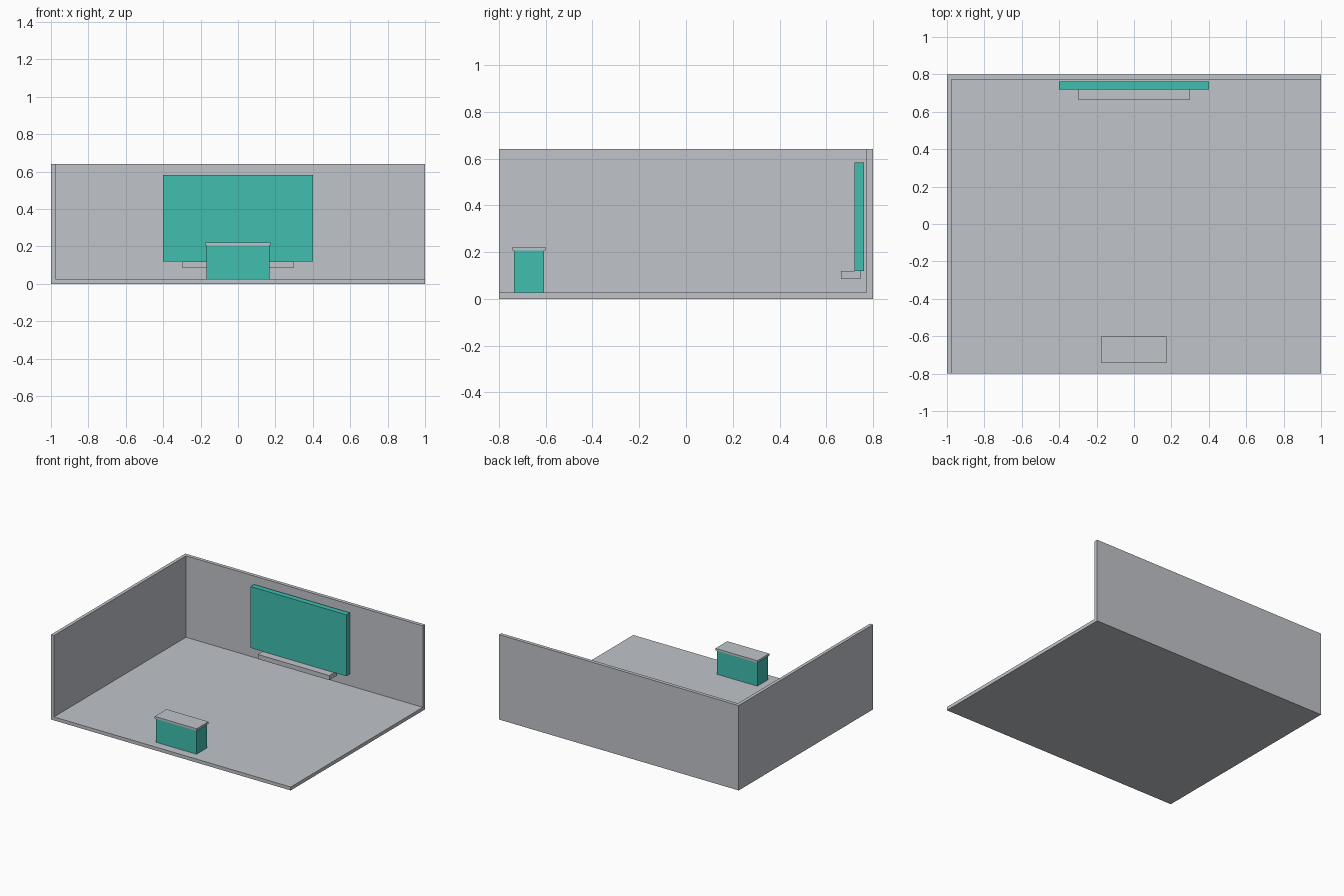
import bpy

if "Cube" in bpy.data.objects:
    bpy.data.objects.remove(bpy.data.objects["Cube"])


def material(name, color):
    mat = bpy.data.materials.new(name)
    mat.diffuse_color = (*color, 1.0)
    mat.use_nodes = True
    mat.node_tree.nodes["Principled BSDF"].inputs["Base Color"].default_value = mat.diffuse_color
    return mat


grey = material("light_grey", (0.53, 0.55, 0.585))
teal = material("teal", (0.05, 0.52, 0.43))


def box(name, x, y, z, mat):
    """Axis-aligned box from (min, max) pairs."""
    spans = (x, y, z)
    bpy.ops.mesh.primitive_cube_add(size=1, location=[(a + b) / 2 for a, b in spans])
    obj = bpy.context.object
    obj.name = name
    obj.scale = [b - a for a, b in spans]
    bpy.ops.object.transform_apply(location=False, rotation=False, scale=True)
    obj.data.materials.append(mat)
    return obj


# Room shell: floor, left wall and back wall in one solid, front and right open
room = box("room_shell", (-1, 1), (-0.8, 0.8), (0, 0.64), grey)
cutter = box("room_cutter", (-0.975, 1.2), (-1.0, 0.773), (0.026, 0.9), grey)
cutter.hide_render = True
cutter.hide_viewport = True
cut = room.modifiers.new("hollow", "BOOLEAN")
cut.operation = "DIFFERENCE"
cut.solver = "EXACT"
cut.object = cutter

# Wall screen with a shelf under it
box("wall_screen", (-0.4, 0.4), (0.72, 0.761), (0.12, 0.583), teal)
box("screen_shelf", (-0.298, 0.298), (0.662, 0.746), (0.085, 0.12), grey)

# Counter with an overhanging top, its base sunk into the floor
box("counter_base", (-0.169, 0.169), (-0.735, -0.608), (0.001, 0.206), teal)
box("counter_top", (-0.175, 0.175), (-0.742, -0.601), (0.206, 0.222), grey)
